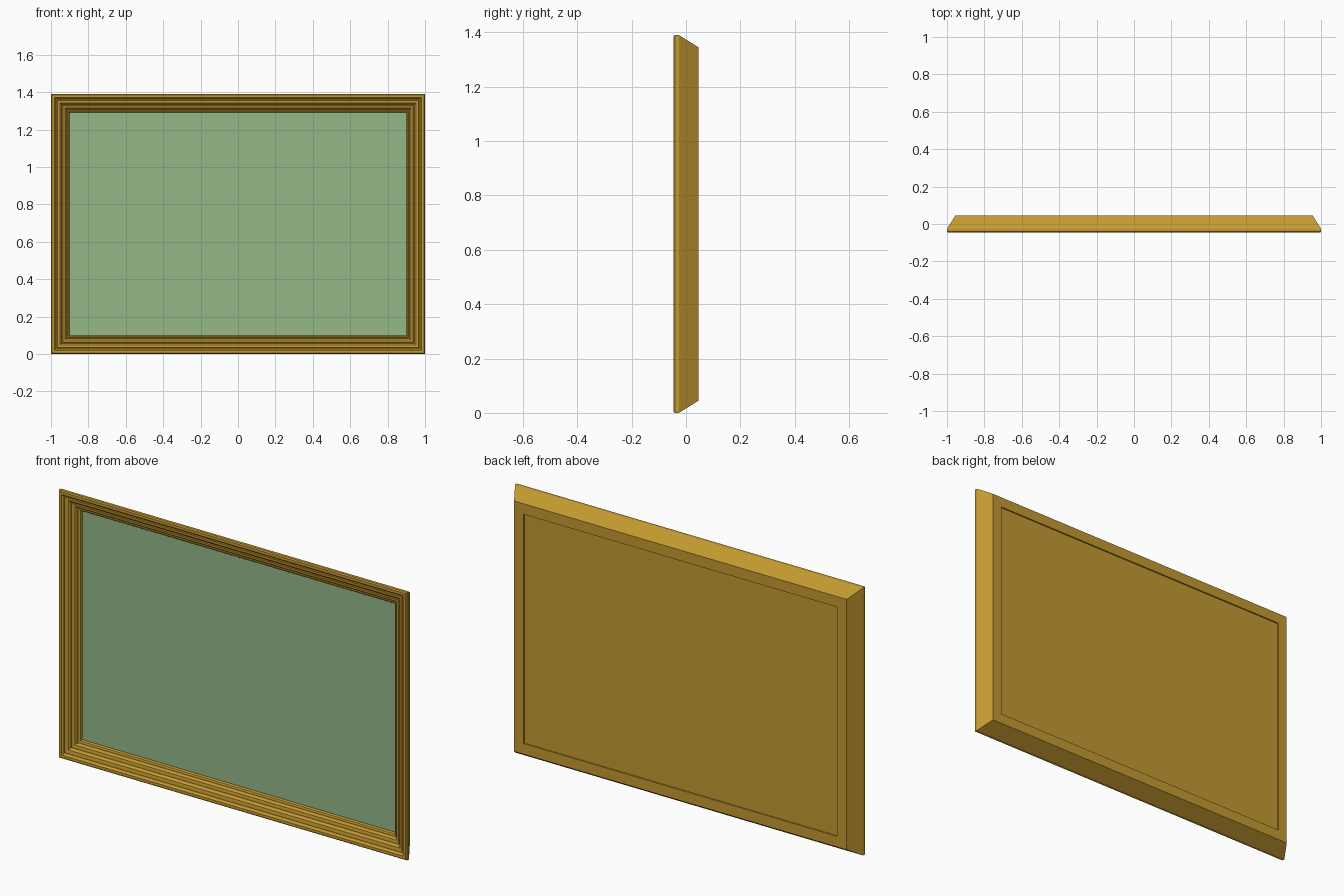
import bpy, bmesh

if "Cube" in bpy.data.objects:
    bpy.data.objects.remove(bpy.data.objects["Cube"])

W, H = 1.0, 1.39   # half width, full height


def material(name, color):
    m = bpy.data.materials.new(name)
    m.diffuse_color = color
    m.use_nodes = True
    m.node_tree.nodes["Principled BSDF"].inputs["Base Color"].default_value = m.diffuse_color
    return m


gold = material("gold_wood", (0.55, 0.32, 0.03, 1))
green = material("green_canvas", (0.30, 0.48, 0.25, 1))


def finish(name, bm, mat):
    bmesh.ops.recalc_face_normals(bm, faces=bm.faces)
    mesh = bpy.data.meshes.new(name)
    bm.to_mesh(mesh)
    bm.free()
    mesh.materials.append(mat)
    ob = bpy.data.objects.new(name, mesh)
    bpy.context.collection.objects.link(ob)
    return ob


def mitred_frame(name, profile, mat):
    """Sweep a closed (inset, y) profile round the four mitred corners."""
    bm = bmesh.new()
    rings = []
    for sx, top in ((-1, 0), (1, 0), (1, 1), (-1, 1)):
        rings.append([bm.verts.new((sx * (W - d), y, H - d if top else d))
                      for d, y in profile])
    n = len(profile)
    for i in range(4):
        a, b = rings[i], rings[(i + 1) % 4]
        for j in range(n):
            k = (j + 1) % n
            bm.faces.new((a[j], b[j], b[k], a[k]))
    return finish(name, bm, mat)


def panel(name, inset, y0, y1, mat):
    bm = bmesh.new()
    bmesh.ops.create_cube(bm, size=1)
    for v in bm.verts:
        v.co = (v.co.x * 2 * (W - inset), (y0 + y1) / 2 + v.co.y * (y1 - y0),
                H / 2 + v.co.z * (H - 2 * inset))
    return finish(name, bm, mat)


# Moulding: bevelled outer lip, stepped beads falling inward, sloped back
profile = [
    (0.045, 0.046), (0.0, -0.026), (0.0, -0.041), (0.005, -0.046),
    (0.019, -0.046), (0.024, -0.041), (0.026, -0.030), (0.032, -0.030),
    (0.034, -0.034), (0.048, -0.032), (0.054, -0.026), (0.056, -0.016),
    (0.062, -0.016), (0.064, -0.020), (0.076, -0.018), (0.081, -0.012),
    (0.083, -0.002), (0.088, -0.002), (0.090, -0.006), (0.097, -0.004),
    (0.100, 0.001), (0.100, 0.046),
]
mitred_frame("frame_moulding", profile, gold)

# Picture surface and recessed backing board
panel("picture_canvas", 0.0995, 0.009, 0.013, green)
panel("backing_board", 0.0995, 0.013, 0.039, gold)
